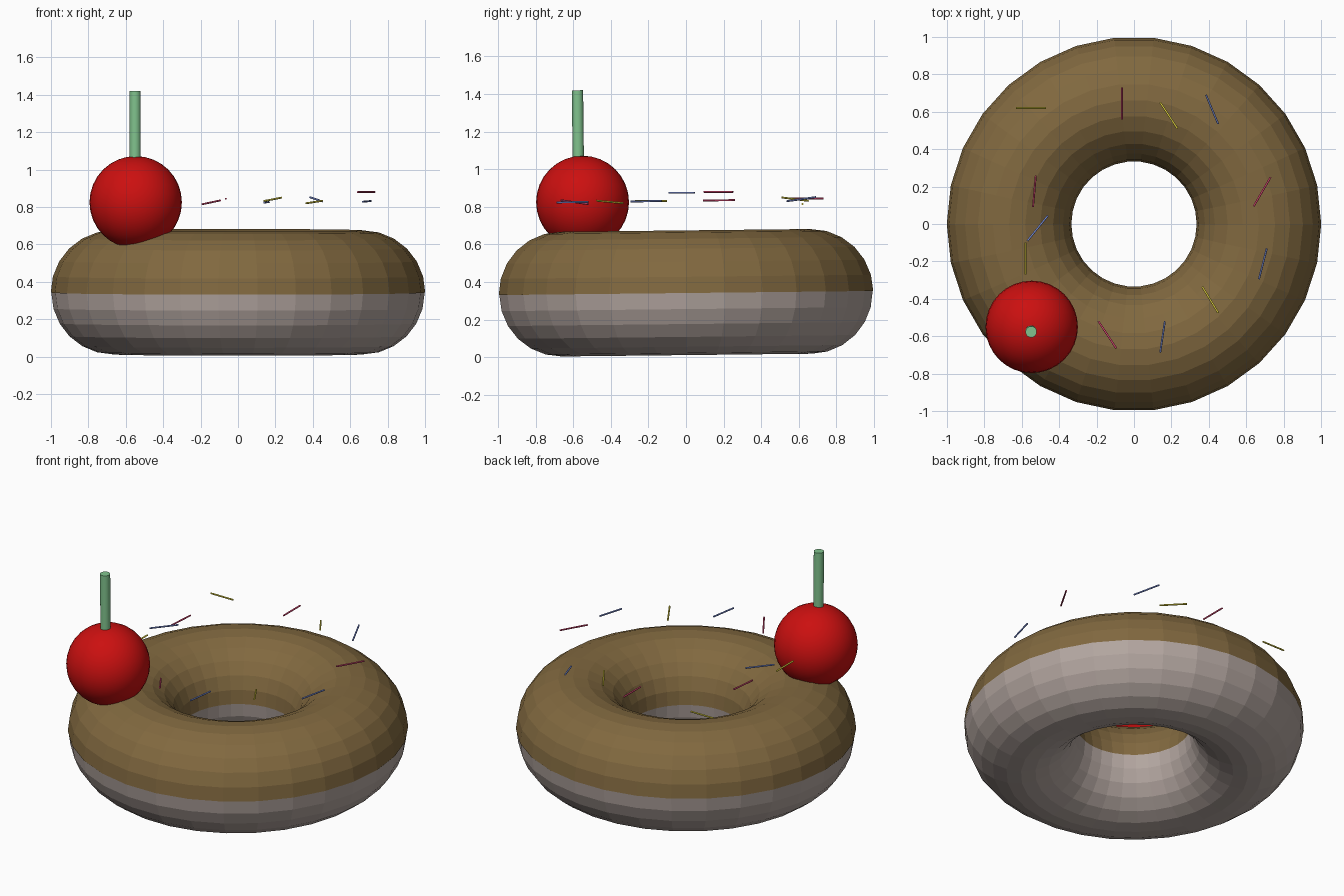
import bpy, bmesh, math
from mathutils import Vector

if "Cube" in bpy.data.objects:
    bpy.data.objects.remove(bpy.data.objects["Cube"])

TILT = 0.011          # the ring leans slightly back to front
CENTRE = (0, 0, 0.342)


def material(name, rgb):
    m = bpy.data.materials.new(name)
    m.diffuse_color = (*rgb, 1)
    m.use_nodes = True
    m.node_tree.nodes["Principled BSDF"].inputs["Base Color"].default_value = m.diffuse_color
    return m


DOUGH = material("dough", (0.45, 0.38, 0.35))
ICING = material("icing", (0.22, 0.14, 0.05))
RED = material("cherry_red", (0.6, 0.005, 0.005))
GREEN = material("stem_green", (0.22, 0.55, 0.27))
PINK = material("pink", (0.65, 0.06, 0.16))
YELLOW = material("yellow", (0.75, 0.65, 0.05))
BLUE = material("blue", (0.2, 0.28, 0.7))


def ring(name, minor, mat):
    bpy.ops.mesh.primitive_torus_add(major_segments=30, minor_segments=24,
                                     major_radius=0.668, minor_radius=minor,
                                     location=CENTRE, rotation=(TILT, 0, 0))
    ob = bpy.context.object
    ob.name = name
    ob.data.materials.append(mat)
    return ob


def rod(name, a, b, radius, sides, mat):
    a, b = Vector(a), Vector(b)
    d = b - a
    bpy.ops.mesh.primitive_cylinder_add(vertices=sides, radius=radius, depth=d.length,
                                        location=(a + b) / 2,
                                        rotation=d.to_track_quat('Z', 'Y').to_euler())
    ob = bpy.context.object
    ob.name = name
    ob.data.materials.append(mat)
    bpy.ops.object.shade_smooth_by_angle(angle=math.radians(50))
    return ob


# Dough ring
ring("dough_ring", 0.33, DOUGH)

# Icing: upper half of a slightly fatter ring
icing = ring("icing", 0.333, ICING)
bm = bmesh.new()
bm.from_mesh(icing.data)
bmesh.ops.delete(bm, geom=[v for v in bm.verts if v.co.z < -0.001], context='VERTS')
bm.to_mesh(icing.data)
bm.free()

# Cherry and stem
bpy.ops.mesh.primitive_uv_sphere_add(segments=32, ring_count=16, radius=0.247,
                                     location=(-0.547, -0.55, 0.825))
cherry = bpy.context.object
cherry.name = "cherry"
cherry.data.materials.append(RED)
bpy.ops.object.shade_smooth()
rod("cherry_stem", (-0.55, -0.572, 0.98), (-0.55, -0.577, 1.42), 0.03, 32, GREEN)

# Sprinkles hovering over the icing: colour, two end points
sprinkles = [
    (YELLOW, (-0.63, 0.62, 0.815), (-0.47, 0.62, 0.815)),
    (PINK, (-0.065, 0.73, 0.844), (-0.065, 0.56, 0.844)),
    (YELLOW, (0.14, 0.65, 0.832), (0.232, 0.51, 0.85)),
    (BLUE, (0.385, 0.69, 0.852), (0.45, 0.535, 0.83)),
    (PINK, (0.73, 0.25, 0.88), (0.64, 0.095, 0.88)),
    (BLUE, (0.71, -0.13, 0.832), (0.668, -0.295, 0.828)),
    (YELLOW, (0.365, -0.335, 0.82), (0.45, -0.475, 0.833)),
    (BLUE, (0.165, -0.52, 0.826), (0.14, -0.688, 0.824)),
    (PINK, (-0.19, -0.52, 0.815), (-0.095, -0.665, 0.835)),
    (YELLOW, (-0.58, -0.1, 0.832), (-0.58, -0.27, 0.832)),
    (BLUE, (-0.46, 0.045, 0.875), (-0.57, -0.09, 0.875)),
    (PINK, (-0.525, 0.26, 0.836), (-0.54, 0.09, 0.834)),
]
for i, (mat, a, b) in enumerate(sprinkles):
    rod(f"sprinkle_{i + 1}", a, b, 0.005, 12, mat)
